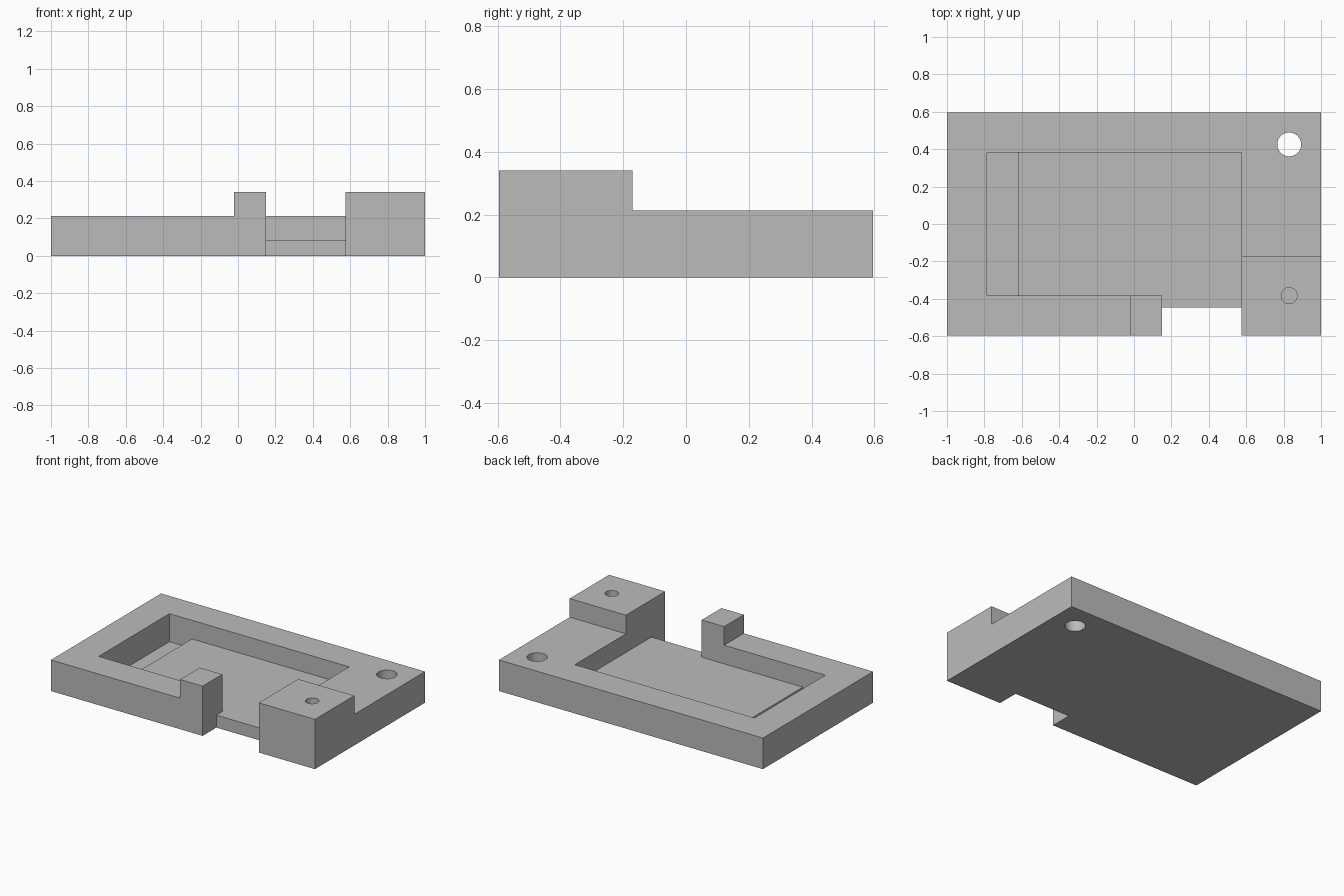
import bpy
import bmesh
from mathutils import Vector

cube = bpy.data.objects.get("Cube")
if cube:
    bpy.data.objects.remove(cube, do_unlink=True)

# Parts are laid out on a whole-number grid, 47 by 28, from the front right corner
LENGTH, DEPTH = 47, 28
UNIT = 2 / LENGTH

grey = bpy.data.materials.new("plain grey")
grey.use_nodes = True
colour = (0.5, 0.5, 0.5, 1)
grey.diffuse_color = colour
grey.node_tree.nodes["Principled BSDF"].inputs["Base Color"].default_value = colour


def to_object(bm, name):
    for v in bm.verts:
        v.co = (v.co - Vector((LENGTH / 2, DEPTH / 2, 0))) * UNIT
    mesh = bpy.data.meshes.new(name)
    bm.to_mesh(mesh)
    bm.free()
    mesh.materials.append(grey)
    obj = bpy.data.objects.new(name, mesh)
    bpy.context.collection.objects.link(obj)
    return obj


def box(name, low, high):
    bm = bmesh.new()
    bmesh.ops.create_cube(bm, size=1)
    low, high = Vector(low), Vector(high)
    for v in bm.verts:
        v.co = (low + high) / 2 + v.co * (high - low)
    return to_object(bm, name)


def cylinder(name, x, y, radius, bottom, top):
    bm = bmesh.new()
    bmesh.ops.create_cone(bm, cap_ends=True, segments=48, radius1=radius,
                          radius2=radius, depth=top - bottom)
    bmesh.ops.translate(bm, verts=bm.verts, vec=(x, y, (top + bottom) / 2))
    return to_object(bm, name)


def combine(target, tool, operation):
    mod = target.modifiers.new(tool.name, "BOOLEAN")
    mod.operation = operation
    mod.solver = "EXACT"
    mod.object = tool
    bpy.context.view_layer.objects.active = target
    bpy.ops.object.modifier_apply(modifier=mod.name)
    bpy.data.objects.remove(tool, do_unlink=True)


# Base plate with the raised post and the raised corner block
tray = box("mounting_tray", (0, 0, 0), (LENGTH, DEPTH, 5))
combine(tray, box("post", (23, 0, 0), (27, 5, 8)), "UNION")
combine(tray, box("corner_block", (37, 0, 0), (LENGTH, 10, 8)), "UNION")

# Pocket, deeper end groove, front opening, floor notch and screw holes
cutters = [
    box("pocket", (5, 5, 2), (37, 23, 9)),
    box("end_groove", (5, 5, 0.5), (9, 23, 9)),
    box("front_opening", (27, -1, 2), (37, 6, 9)),
    box("floor_notch", (27, -1, -1), (37, 3.5, 9)),
    cylinder("through_hole", 43, 24, 1.5, -1, 9),
    cylinder("blind_hole", 43, 5, 1, 2, 9),
]
for cutter in cutters:
    cutter.hide_render = True
    combine(tray, cutter, "DIFFERENCE")

# Smooth hole walls, sharp edges elsewhere
bpy.ops.object.select_all(action="DESELECT")
tray.select_set(True)
bpy.context.view_layer.objects.active = tray
bpy.ops.object.shade_smooth_by_angle()
